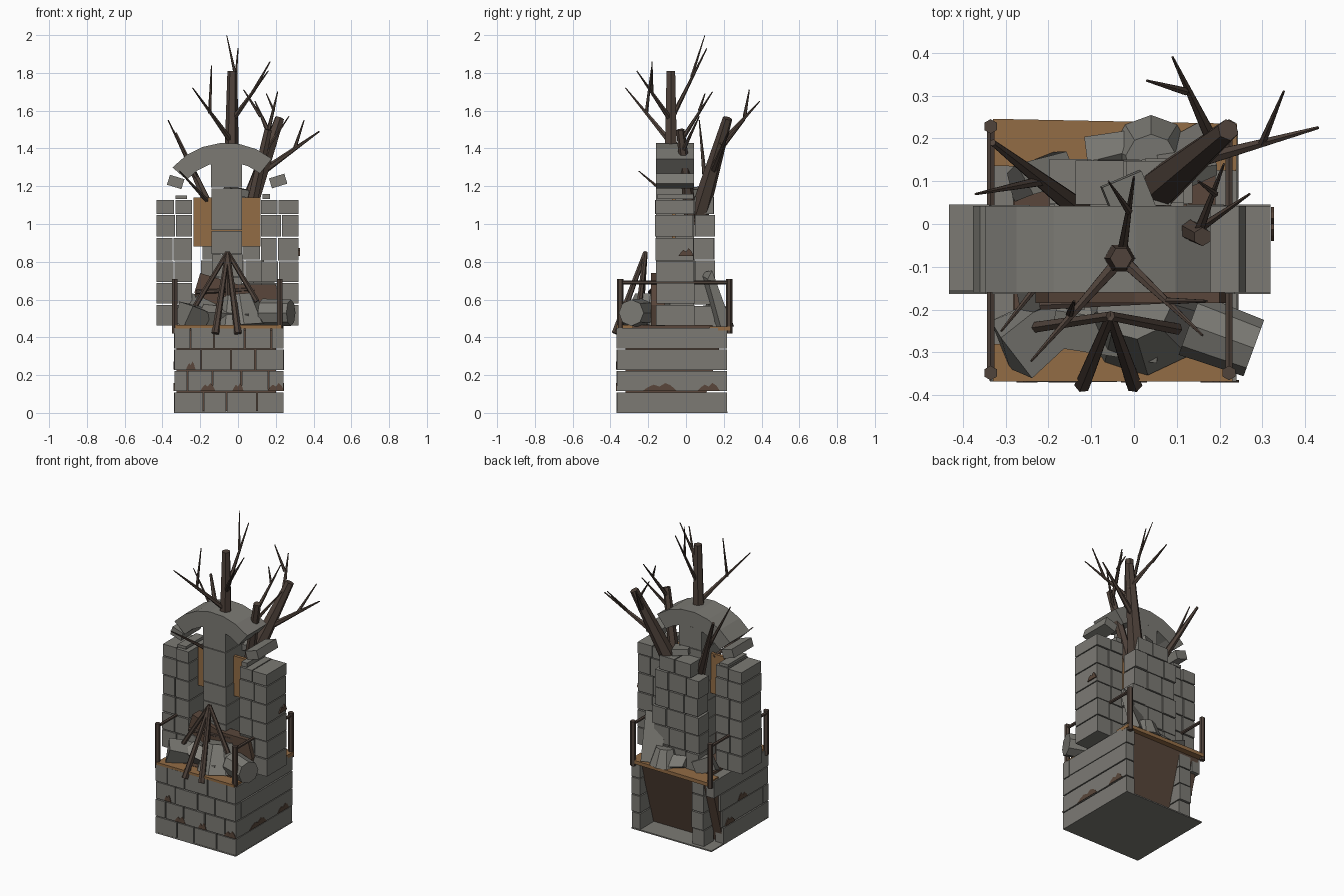
import bpy, bmesh, math, random
from mathutils import Vector, Matrix, Euler

if "Cube" in bpy.data.objects:
    bpy.data.objects.remove(bpy.data.objects["Cube"])

random.seed(4)

def mat(name, c):
    m = bpy.data.materials.new(name)
    m.diffuse_color = (*c, 1)
    m.use_nodes = True
    m.node_tree.nodes["Principled BSDF"].inputs["Base Color"].default_value = m.diffuse_color
    return m

STONE = mat("grey stone", (.20, .195, .175))
PALE = mat("pale stone", (.25, .24, .215))
DIRT = mat("brown earth", (.10, .062, .043))
WOOD = mat("plank wood", (.29, .15, .06))
BARK = mat("dark bark", (.08, .056, .044))

class Part:
    """Collects simple solids into one flat shaded object."""
    def __init__(self, name, *mats):
        self.name, self.mats, self.bm = name, mats, bmesh.new()

    def box(self, lo, hi, rot=(0, 0, 0), mi=0, jitter=0):
        lo, hi = Vector(lo), Vector(hi)
        M = (Matrix.Translation((lo + hi) / 2) @ Euler(rot).to_matrix().to_4x4()
             @ Matrix.Diagonal((*(hi - lo), 1)))
        vs = bmesh.ops.create_cube(self.bm, size=1, matrix=M)["verts"]
        for v in vs:
            v.co += Vector([random.uniform(-jitter, jitter) for _ in range(3)])
            for f in v.link_faces:
                f.material_index = mi

    def rod(self, a, b, r1, r2=None, sides=6):
        a, b = Vector(a), Vector(b)
        d = b - a
        M = Matrix.Translation((a + b) / 2) @ d.to_track_quat('Z', 'Y').to_matrix().to_4x4()
        bmesh.ops.create_cone(self.bm, cap_ends=True, segments=sides, radius1=r1,
                              radius2=r1 if r2 is None else r2, depth=d.length, matrix=M)

    def prism(self, pts, axis, lo, hi):
        """Extrude a 2D outline along x (axis 0) or y (axis 1)."""
        def at(p, t):
            return (t, p[0], p[1]) if axis == 0 else (p[0], t, p[1])
        A = [self.bm.verts.new(at(p, lo)) for p in pts]
        B = [self.bm.verts.new(at(p, hi)) for p in pts]
        n = len(pts)
        self.bm.faces.new(A)
        self.bm.faces.new(B[::-1])
        for i in range(n):
            self.bm.faces.new((A[i], B[i], B[(i + 1) % n], A[(i + 1) % n]))

    def wall(self, axis, u0, u1, w0, w1, zs, n, stagger=True, wob=.004):
        """Brick courses running along x (0) or y (1); w is the thickness span."""
        g = .003
        for k in range(len(zs) - 1):
            step = (u1 - u0) / n
            cuts = [u0 + step * (i + (.5 if stagger and k % 2 else 0)) for i in range(n + 1)]
            cuts = [u0] + [c + random.uniform(-.015, .015) for c in cuts
                           if u0 + .02 < c < u1 - .02] + [u1]
            for a, b in zip(cuts, cuts[1:]):
                o = random.uniform(-wob, wob)
                lo, hi = (a + g, w0 + o), (b - g, w1 + o)
                if axis:
                    lo, hi = lo[::-1], hi[::-1]
                self.box((*lo, zs[k] + g), (*hi, zs[k + 1] - g))

    def done(self):
        bmesh.ops.recalc_face_normals(self.bm, faces=self.bm.faces)
        me = bpy.data.meshes.new(self.name)
        self.bm.to_mesh(me)
        self.bm.free()
        for m in self.mats:
            me.materials.append(m)
        bpy.context.collection.objects.link(bpy.data.objects.new(self.name, me))

# Floor slab and earth fill, leaning outward at the open back
p = Part("floor_slab", STONE)
p.box((-.338, -.367, 0), (.24, .22, .008))
p.done()
p = Part("earth_fill", DIRT)
p.prism([(-.32, .01), (.08, .01), (.205, .44), (-.32, .44)], 0, -.325, .2)
p.done()

# Base walls: front, both sides and the back pillar
rows = [.005, .112, .225, .338, .452]
p = Part("base_walls", STONE)
p.wall(0, -.34, .243, -.367, -.31, rows, 4, wob=.002)
p.wall(1, -.312, .22, .18, .241, rows, 1, False, .002)
for k in range(4):  # broken left wall steps back toward the ground
    p.wall(1, -.312, (.1, .11, .13, .2)[k], -.338, -.28, rows[k:k + 2], 1, False, .002)
p.wall(0, -.27, -.18, .1, .2, rows, 1, False)
p.done()

# Plank platform
p = Part("platform_planks", WOOD)
p.box((-.33, -.368, .448), (.23, -.28, .464))
p.box((-.33, .13, .435), (.24, .24, .458), (0, 0, -.02))
p.done()
p = Part("platform_earth", DIRT)
p.box((-.28, -.29, .44), (.19, .14, .466))
p.done()

# Two ruined towers
tz = [.46, .575, .69, .805, .93, 1.05, 1.13]
p = Part("towers", STONE)
p.wall(0, -.435, -.24, -.16, .042, tz, 2, False)
p.wall(0, .12, .322, -.16, .042, tz, 2, False)
p.box((-.33, -.15, 1.132), (-.27, .04, 1.15))
p.box((.13, -.15, 1.132), (.17, .04, 1.16))
p.done()

# Middle column and ragged wall behind it
p = Part("centre_column", STONE)
cz = [.46, .6, .72, .84, .965, 1.19, 1.33]
for a, b in zip(cz, cz[1:]):
    o = random.uniform(-.003, .003)
    p.box((-.14 + o, -.158, a + .002), (.022 + o, .042, b - .002))
p.done()
p = Part("rear_wall", STONE)
for k, (a, b) in enumerate([(-.2, .13), (-.2, .13), (-.2, .14), (-.19, .12), (-.2, .12)]):
    p.wall(0, a, b, .045, .15, [.45 + .12 * k, .57 + .12 * k], 3)
p.wall(0, -.14, .09, .045, .148, [1.05, 1.145], 2)
p.box((-.06, .0, 1.15), (.04, .11, 1.19), (.1, .1, .4))
p.done()
p = Part("wooden_panel", WOOD)
p.box((-.235, -.075, .88), (.12, -.055, 1.14))
p.done()

# Broken arch: long middle piece plus one loose block on each side
p = Part("arch", STONE)
def arc(a0, a1, n, ri=.28, ro=.38):
    an = [math.radians(a0 + (a1 - a0) * i / n) for i in range(n + 1)]
    out = [(-.06 + ro * math.cos(a), 1.05 + ro * math.sin(a)) for a in an]
    inn = [(-.06 + ri * math.cos(a), 1.05 + ri * math.sin(a)) for a in an]
    p.prism(out + inn[::-1], 1, -.16, .042)
arc(51, 139, 6)
p.box((.17, -.16, 1.2), (.255, .042, 1.255), (0, -.3, 0))
p.box((-.37, -.16, 1.195), (-.29, .042, 1.25), (0, .3, 0))
p.done()

# Dead trees: (start, end, start radius, end radius)
def tree(name, limbs):
    t = Part(name, BARK)
    for a, b, r1, r2 in limbs:
        t.rod(a, b, r1, r2)
    t.done()

tree("middle_tree", [
    ((-.035, -.08, 1.2), (-.03, -.08, 1.81), .042, .026),
    ((-.03, -.08, 1.55), (0, .11, 1.93), .014, .003),
    ((-.012, .03, 1.78), (-.06, .1, 2.0), .009, .002),
    ((-.03, -.08, 1.43), (-.24, -.32, 1.72), .017, .003),
    ((-.15, -.21, 1.585), (-.14, -.18, 1.84), .01, .003),
    ((-.03, -.08, 1.55), (.16, -.26, 1.81), .016, .003),
    ((.08, -.18, 1.7), (.17, -.18, 1.86), .009, .003)])
tree("right_tree", [
    ((.03, .06, 1.02), (.22, .22, 1.56), .055, .026),
    ((.12, .14, 1.27), (.43, .225, 1.49), .02, .004),
    ((.3, .19, 1.4), (.35, .31, 1.55), .01, .003),
    ((.19, .18, 1.42), (.09, .39, 1.65), .018, .003),
    ((.12, .31, 1.57), (.03, .335, 1.71), .01, .003)])
tree("stub_tree", [
    ((.05, .03, 1.0), (.16, -.03, 1.5), .035, .022),
    ((.14, -.02, 1.38), (.27, .07, 1.57), .012, .003),
    ((.15, -.02, 1.45), (.21, .14, 1.7), .013, .003),
    ((.19, .07, 1.6), (.15, .1, 1.69), .008, .003)])
tree("left_tree", [
    ((-.11, .02, 1.0), (-.33, .19, 1.48), .03, .008),
    ((-.22, .1, 1.24), (-.37, .07, 1.55), .013, .003),
    ((-.16, -.06, 1.12), (-.31, -.25, 1.28), .013, .003)])

# Corner posts and side rails
p = Part("railings", BARK)
for x in (-.335, .222):
    for y in (-.348, .228):
        p.rod((x, y, .42), (x, y, .71), .017)
    p.rod((x, -.348, .69), (x, .228, .69), .01)
p.done()

# Leaning poles tied at the top
p = Part("leaning_poles", BARK)
apex = Vector((-.055, -.215, .85))
for foot, r in [((-.12, -.375, .42), .02), ((0, -.375, .42), .02),
                ((-.29, -.25, .46), .015), ((.1, -.245, .59), .015),
                ((-.055, -.24, .47), .013)]:
    p.rod(foot, apex, r, .012)
p.rod((-.22, -.19, .64), (.18, -.17, .66), .012)
p.done()

# Rubble: earth bank, fallen drum, boulders and slabs
p = Part("earth_bank", DIRT)
p.prism([(-.2, .46), (-.23, .64), (-.2, .74), (0, .68), (.2, .68), (.23, .57), (.2, .46)],
        1, -.185, -.11)
p.done()
p = Part("fallen_drum", STONE)
p.rod((.13, -.235, .53), (.28, -.29, .53), .075, .07, 8)
p.done()
p = Part("rubble", STONE, PALE)
p.rod((.02, -.2, .45), (0, -.18, .62), .155, .09, 9)
p.box((-.3, -.32, .45), (-.17, -.2, .56), (.3, .2, .6), 0, .015)
p.box((-.18, -.29, .46), (.06, -.19, .56), (.5, .1, -.1), 1, .02)
p.box((-.26, -.2, .48), (-.16, -.12, .6), (.1, .5, .3), 0, .02)
p.rod((.04, .16, .45), (.04, .15, .56), .095, .06, 9)
p.box((.06, .12, .45), (.18, .18, .74), (.25, 0, .2), 0, .02)
p.box((-.28, .08, .45), (-.16, .16, .55), (.2, .3, .5), 0, .02)
p.box((-.12, .13, .46), (.0, .19, .53), (.5, .1, .2), 0, .015)
p.done()

# Thin mud stains pooled along the bottom of some stones
p = Part("mud_stains", DIRT)
def stain(u, z, w):
    h = [0, .5, .8, .55, 1, .7, 0]
    return [(u - w + w * i / 3, z + .042 * t) for i, t in enumerate(h)]
for u, z, w in [(.2, .116, .045), (-.16, .116, .04), (.0, .116, .03), (-.25, .23, .025)]:
    p.prism(stain(u, z, w), 1, -.37, -.364)
for u, z, w in [(-.14, .116, .09), (.12, .116, .06)]:
    p.prism(stain(u, z, w), 0, .238, .244)
p.prism(stain(0, .83, .04), 0, .32, .327)
for u, z, w in [(-.1, .23, .05), (.03, .116, .05)]:
    p.prism(stain(u, z, w), 0, -.342, -.336)
p.done()
